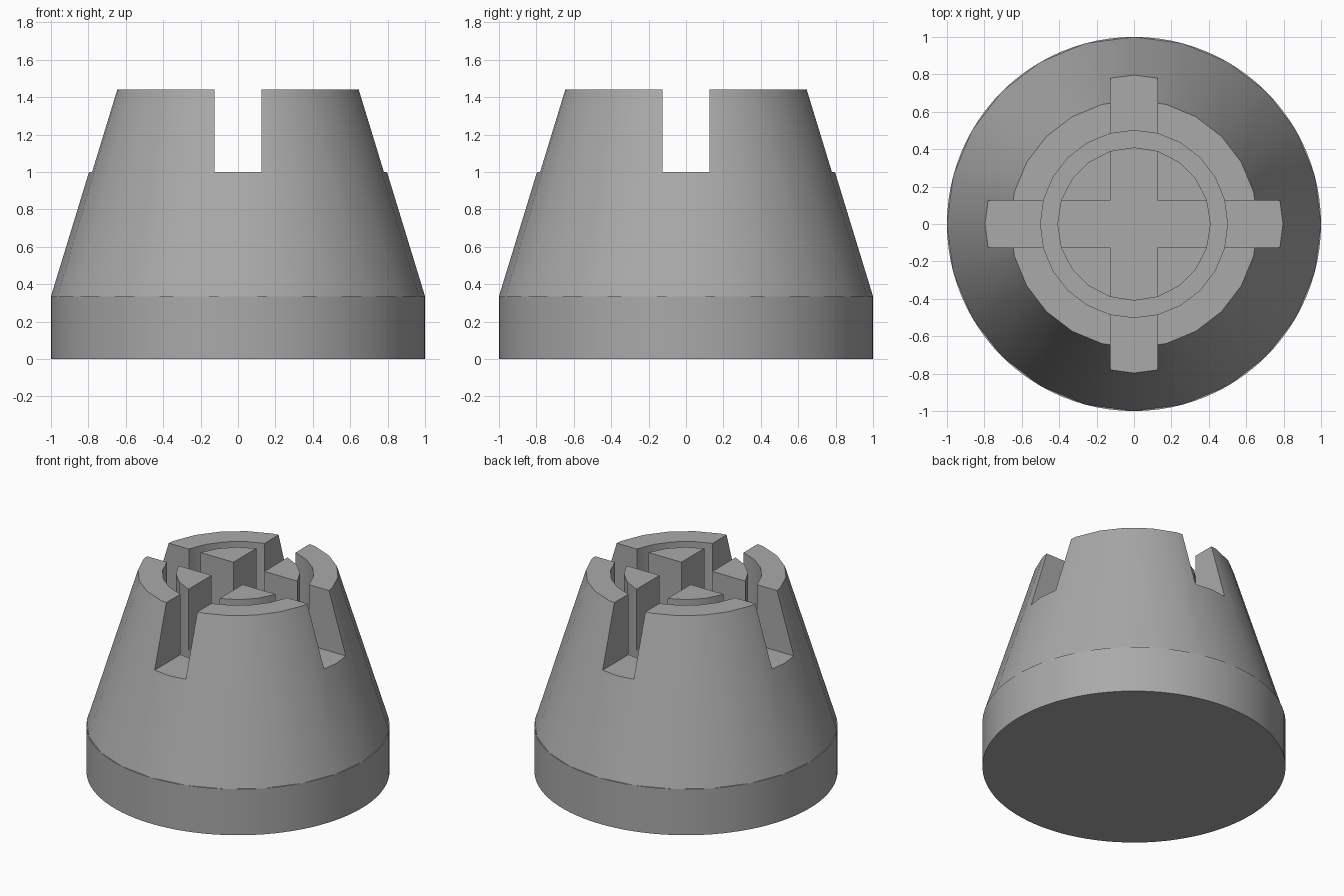
import bpy
import bmesh
import math

if "Cube" in bpy.data.objects:
    bpy.data.objects.remove(bpy.data.objects["Cube"], do_unlink=True)

BASE_TOP, SLOT_FLOOR, GROOVE_FLOOR, TOP = 0.335, 1.0, 0.67, 1.44
SLOT_WIDTH = 0.25

grey = bpy.data.materials.new("plain grey")
grey.use_nodes = True
colour = (0.4, 0.4, 0.4, 1)
grey.diffuse_color = colour
grey.node_tree.nodes["Principled BSDF"].inputs["Base Color"].default_value = colour


def finish(name, bm):
    bmesh.ops.recalc_face_normals(bm, faces=bm.faces)
    mesh = bpy.data.meshes.new(name)
    bm.to_mesh(mesh)
    bm.free()
    mesh.materials.append(grey)
    obj = bpy.data.objects.new(name, mesh)
    bpy.context.collection.objects.link(obj)
    return obj


def frustum(name, r_low, r_high, z_low, z_high, sides):
    bm = bmesh.new()
    bmesh.ops.create_cone(bm, cap_ends=True, segments=sides, radius1=r_low,
                          radius2=r_high, depth=z_high - z_low)
    bmesh.ops.translate(bm, verts=bm.verts, vec=(0, 0, (z_low + z_high) / 2))
    return finish(name, bm)


def box(name, sx, sy, z_low, z_high):
    bm = bmesh.new()
    bmesh.ops.create_cube(bm, size=1)
    bmesh.ops.scale(bm, verts=bm.verts, vec=(sx, sy, z_high - z_low))
    bmesh.ops.translate(bm, verts=bm.verts, vec=(0, 0, (z_low + z_high) / 2))
    return finish(name, bm)


def cut(target, cutter):
    mod = target.modifiers.new("cut", 'BOOLEAN')
    mod.operation = 'DIFFERENCE'
    mod.solver = 'EXACT'
    mod.object = cutter
    bpy.context.view_layer.objects.active = target
    bpy.ops.object.modifier_apply(modifier=mod.name)
    bpy.data.objects.remove(cutter, do_unlink=True)


# Round base and tapered body
base = frustum("base", 1, 1, 0, BASE_TOP, 96)
body = frustum("tapered_body", 1, 0.662, BASE_TOP, TOP, 24)

# Ring groove around the central post
groove = frustum("groove_cutter", 0.5, 0.5, GROOVE_FLOOR, TOP + 0.2, 24)
cut(groove, frustum("post_cutter", 0.41, 0.41, GROOVE_FLOOR - 0.1, TOP + 0.3, 20))
cut(body, groove)

# Crossed slots through the top
cut(body, box("slot_cutter_x", 3, SLOT_WIDTH, SLOT_FLOOR, TOP + 0.2))
cut(body, box("slot_cutter_y", SLOT_WIDTH, 3, SLOT_FLOOR, TOP + 0.2))

# Smooth round sides with crisp edges
for obj in (base, body):
    bpy.ops.object.select_all(action='DESELECT')
    obj.select_set(True)
    bpy.context.view_layer.objects.active = obj
    bpy.ops.object.shade_smooth_by_angle(angle=math.radians(30))
